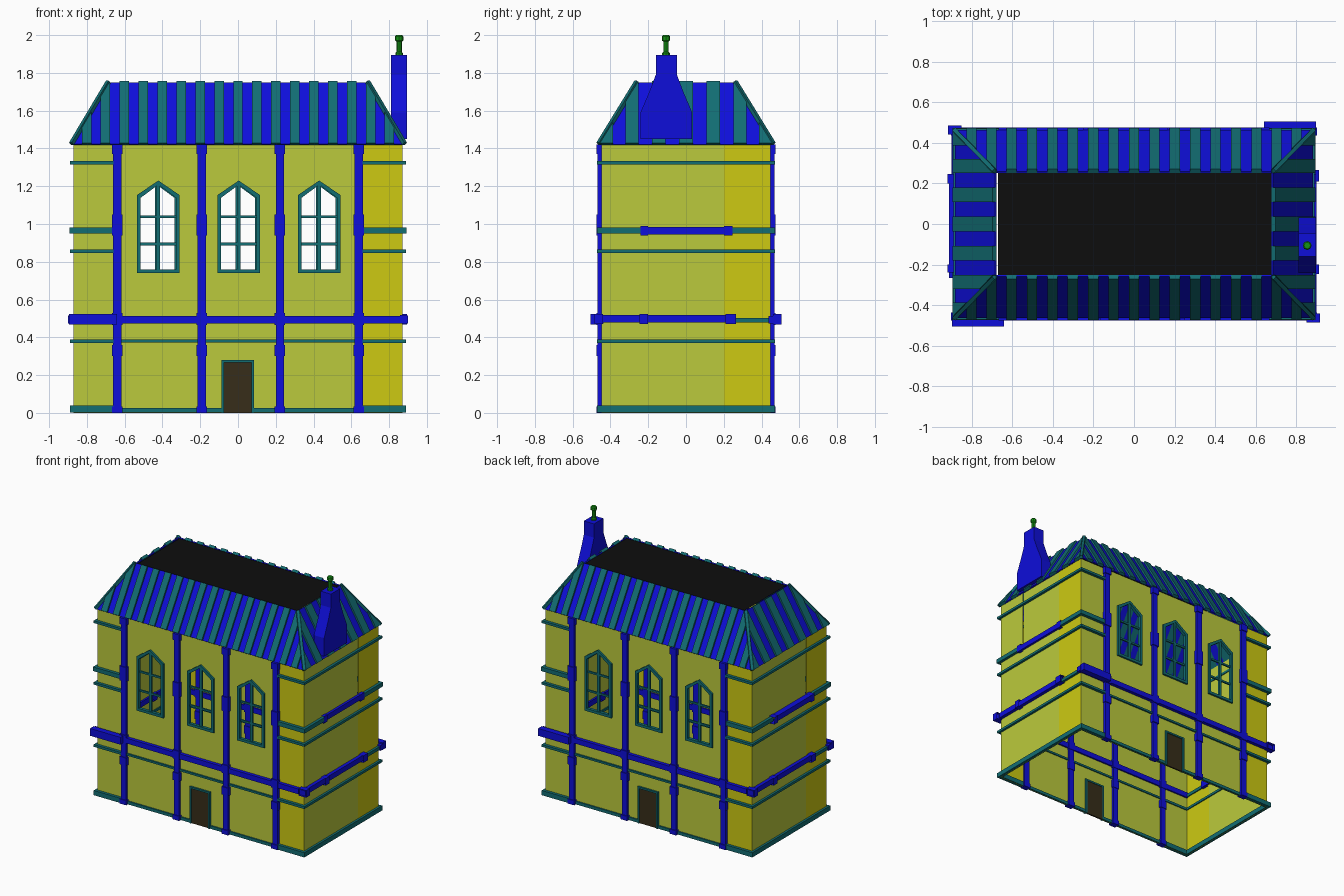
import bpy, bmesh, math
from mathutils import Vector, Matrix

if "Cube" in bpy.data.objects:
    bpy.data.objects.remove(bpy.data.objects["Cube"])

COL = dict(wall=(.497, .591, .045), ochre=(.61, .59, .006), blue=(.0044, .0044, .70), teal=(.006, .153, .171),
           black=(.004, .004, .004), green=(.007, .305, .007), brown=(.038, .027, .01))
MAT = {}
for n, c in COL.items():
    MAT[n] = bpy.data.materials.new(n)
    MAT[n].diffuse_color = (*c, 1)

WX, WY, WZ = .872, .448, 1.42      # wall half sizes and height


def finish(name, bm, mat, twin=False, fix=True):
    """Make an object; twin adds a copy turned half way round z."""
    if fix:
        bmesh.ops.recalc_face_normals(bm, faces=bm.faces[:])
    me = bpy.data.meshes.new(name)
    bm.to_mesh(me)
    bm.free()
    me.materials.append(MAT[mat])
    for i in range(2 if twin else 1):
        ob = bpy.data.objects.new(name + ("_opposite" if i else ""), me)
        ob.rotation_euler.z = math.pi * i
        bpy.context.collection.objects.link(ob)


def add_box(bm, b, open_axis=None):
    x0, x1, y0, y1, z0, z1 = b
    m = Matrix.Translation(((x0 + x1) / 2, (y0 + y1) / 2, (z0 + z1) / 2)) @ \
        Matrix.Diagonal((x1 - x0, y1 - y0, z1 - z0, 1))
    vs = bmesh.ops.create_cube(bm, size=1, matrix=m)['verts']
    if open_axis is not None:      # leave the two ends open
        fs = {f for v in vs for f in v.link_faces}
        ends = [f for f in fs if max(v.co[open_axis] for v in f.verts) - min(v.co[open_axis] for v in f.verts) < 1e-5]
        bmesh.ops.delete(bm, geom=ends, context='FACES_ONLY')


def boxes(name, mat, lst, twin=True, open_axis=None):
    bm = bmesh.new()
    for b in lst:
        add_box(bm, b, open_axis)
    finish(name, bm, mat, twin)


def quads(name, mat, lst, twin=True):
    bm = bmesh.new()
    for q in lst:
        bm.faces.new([bm.verts.new(p) for p in q])
    finish(name, bm, mat, twin, fix=False)


def prism(bm, pts, off):
    a = [bm.verts.new(p) for p in pts]
    b = [bm.verts.new(Vector(p) + Vector(off)) for p in pts]
    n = len(a)
    bm.faces.new(a)
    bm.faces.new(b[::-1])
    for i in range(n):
        bm.faces.new((a[i], a[(i + 1) % n], b[(i + 1) % n], b[i]))


def arch(cx, d):
    """Pointed window outline, inset by d."""
    w = .113 - d
    return [(cx - w, .74 + d), (cx + w, .74 + d), (cx + w, 1.153 - d * .7),
            (cx, 1.23 - d * 1.1), (cx - w, 1.153 - d * .7)]


WIN = (-.422, .004, .43)

# long walls with window openings
bm = bmesh.new()
loops = [[(-WX, 0), (.66, 0), (.66, WZ), (-WX, WZ)]] + [arch(c, .01) for c in WIN]
for lp in loops:
    vs = [bm.verts.new((x, -WY, z)) for x, z in lp]
    for i in range(len(vs)):
        bm.edges.new((vs[i], vs[(i + 1) % len(vs)]))
bmesh.ops.triangle_fill(bm, edges=bm.edges[:], use_beauty=True, normal=(0, -1, 0))
for f in bm.faces:
    f.normal_update()
    if f.normal.y > 0:
        f.normal_flip()
finish("long_wall", bm, 'wall', True, fix=False)


# end walls, with a slightly recessed upper middle panel
def side(y0, y1, z0, z1, x=WX):
    return [(x, y0, z0), (x, y1, z0), (x, y1, z1), (x, y0, z1)]


quads("end_wall", 'wall', [side(-WY, -.2, 0, WZ), side(-.2, .2, 0, .965), side(-.2, .2, .965, WZ, WX - .002)])
quads("ochre_panel", 'ochre', [side(.2, WY, 0, WZ),
      [(.66, -WY, 0), (WX, -WY, 0), (WX, -WY, WZ), (.66, -WY, WZ)]])

# pillars with thicker collars
for i, x in enumerate((-.64, -.192, .222, .64)):
    parts = [(x - .022, x + .022, -.468, -.434, 0, WZ)]
    parts += [(x - .028, x + .028, -.475, -.43, a, b)
              for a, b in ((0, .035), (.30, .36), (.465, .53), (.94, 1.05), (1.37, 1.42))]
    boxes(f"pillar_{i + 1}", 'blue', parts)

# blue belts
boxes("long_belt", 'blue', [(-.9, .9, -.474, -.436, .473, .513), (-.895, -.64, -.505, -.46, .467, .523)])
boxes("end_belt", 'blue', [(.858, .898, -.47, .25, .478, .518)])
boxes("end_belt_collars", 'blue', [(.85, .915, -.485, -.44, .47, .524), (.85, .912, -.245, -.2, .47, .524),
                                   (.85, .912, .21, .265, .47, .524)], open_axis=1)
for s, o in ((1, .895), (-1, .918)):
    lo, hi = sorted((s * .86, s * (o - .006)))
    lo2, hi2 = sorted((s * .855, s * o))
    boxes("upper_belt", 'blue', [(lo, hi, -.22, .22, .945, .985)], twin=False, open_axis=1)
    boxes("upper_belt_collars", 'blue', [(lo2, hi2, -.24, -.2, .938, .99), (lo2, hi2, .2, .245, .938, .99)],
          twin=False, open_axis=1)

# teal mouldings
mould = []
for z, h in ((.02, .018), (.38, .009), (.855, .009), (1.325, .009)):
    mould.append((WX - .008, .889, -.47, .47, z - h, z + h))
    for a, b in ((-.889, -.66), (.66, .889)):
        mould.append((a, b, -.47, -WY + .008, z - h, z + h))
for a, b in ((-.64, -.088), (.085, .64)):
    mould.append((a, b, -.458, -WY + .008, .002, .025))
mould.append((-.64, .64, -.46, -WY + .008, .373, .388))
for a, b in ((-.47, -.22), (.22, .47)):
    mould.append((WX - .008, .893, a, b, .949, .981))
for a, b in ((-.893, -.66), (.66, .893)):
    mould.append((a, b, -.472, -WY + .008, .949, .981))
mould.append((WX - .008, .89, .25, .47, .478, .502))
boxes("mouldings", 'teal', mould)

# windows: arched frame ring and glazing bars
for i, c in enumerate(WIN):
    bm = bmesh.new()
    o, n = arch(c, 0), arch(c, .02)
    ring = [[bm.verts.new((x, y, z)) for x, z in lp] for lp, y in ((o, -.462), (n, -.462), (n, -.438), (o, -.438))]
    for k in range(4):
        A, B = ring[k], ring[(k + 1) % 4]
        for j in range(5):
            bm.faces.new((A[j], A[(j + 1) % 5], B[(j + 1) % 5], B[j]))
    add_box(bm, (c - .01, c + .01, -.455, -.441, .75, 1.215))
    for z in (.894, 1.038):
        add_box(bm, (c - .1, c + .1, -.454, -.442, z - .007, z + .007))
    finish(f"window_{i + 1}", bm, 'teal', True)

# doors
boxes("door", 'brown', [(-.075, .072, -.454, -.442, 0, .268)])
boxes("door_frame", 'teal', [(-.087, -.074, -.462, -.438, 0, .28), (.071, .084, -.462, -.438, 0, .28),
                             (-.087, .084, -.462, -.438, .267, .28)])

# roof slopes of alternating flush blue and raised teal boards
ZE, ZR = 1.418, 1.745


def slope(name, L, R, de, dr, mid, ends, turn):
    us = [-L + (L - R) * i / ends for i in range(ends)] + [-R + 2 * R * i / mid for i in range(mid)]
    us += [R + (L - R) * i / ends for i in range(ends + 1)]
    nrm = Vector((0, -(ZR - ZE), de - dr)).normalized()
    rot = Matrix.Rotation(turn, 3, 'Z')

    def pt(u, t):
        return rot @ Vector((u, -(de + (dr - de) * t), ZE + (ZR - ZE) * t))

    for mat, par, h in (('blue', 0, .008), ('teal', 1, .021)):
        bm = bmesh.new()
        for i in range(len(us) - 1):
            if (i - ends) % 2 != par:
                continue
            a, b = us[i], us[i + 1]
            ta, tb = (min(1, max(0, (L - abs(u)) / (L - R))) for u in (a, b))
            pts = [pt(a, 0), pt(b, 0)] + ([pt(b, tb)] if tb > 1e-4 else []) + ([pt(a, ta)] if ta > 1e-4 else [])
            prism(bm, pts, rot @ (nrm * h))
        finish(f"{name}_{mat}_boards", bm, mat, True)


slope("long_roof", .875, .678, .455, .252, 27, 4, 0)
slope("end_roof", .455, .252, .875, .678, 7, 3, math.pi / 2)

# slim hip boards along the four corners
for sx in (1, -1):
    bm = bmesh.new()
    a, b = Vector((sx * .882, -.462, 1.425)), Vector((sx * .687, -.261, 1.752))
    d = b - a
    m = Matrix.Translation((a + b) / 2) @ d.to_track_quat('Z', 'Y').to_matrix().to_4x4() @ \
        Matrix.Diagonal((.02, .02, d.length, 1))
    bmesh.ops.create_cube(bm, size=1, matrix=m)
    finish("hip_board", bm, 'teal', True)

# flat roof top, a narrow gap inside the boards
quads("roof_top", 'black', [[(-.67, -.25, 1.744), (.676, -.25, 1.744), (.676, .25, 1.744), (-.67, .25, 1.744)]],
      twin=False)

# chimney with sloping shoulders
bm = bmesh.new()
half = [(.137, 1.45), (.137, 1.59), (.09, 1.70), (.056, 1.79), (.056, 1.895)]
yc = -.104
pts = [(.81, yc + w, z) for w, z in half] + [(.81, yc - w, z) for w, z in reversed(half)]
prism(bm, pts, (.086, 0, 0))
finish("chimney", bm, 'blue')

# chimney pot
bm = bmesh.new()
prof = [(.02, 1.89), (.02, 1.905), (.014, 1.912), (.014, 1.965), (.022, 1.972), (.022, 1.993), (.016, 2.0)]
rings = [[bm.verts.new((.853 + r * math.cos(k * math.pi / 4), -.106 + r * math.sin(k * math.pi / 4), z))
          for k in range(8)] for r, z in prof]
for A, B in zip(rings, rings[1:]):
    for k in range(8):
        bm.faces.new((A[k], A[(k + 1) % 8], B[(k + 1) % 8], B[k]))
bm.faces.new(rings[0][::-1])
bm.faces.new(rings[-1])
finish("chimney_pot", bm, 'green')

for m in bpy.data.materials:
    if m.users and not m.is_grease_pencil:
        m.use_nodes = True
        m.node_tree.nodes["Principled BSDF"].inputs["Base Color"].default_value = m.diffuse_color
